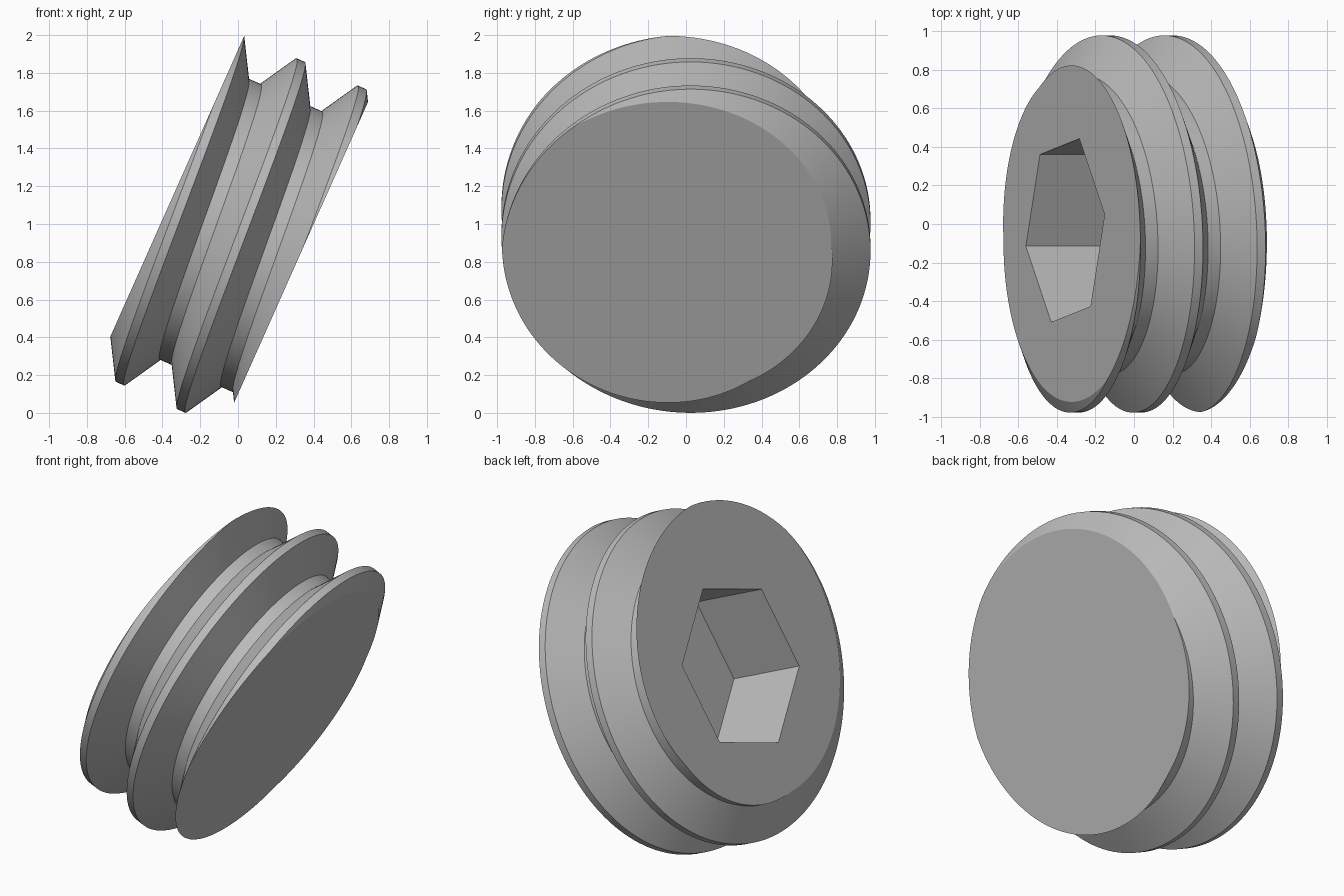
import bpy, bmesh
from math import sin, cos, pi, radians
from mathutils import Matrix, Vector

old = bpy.data.objects.get("Cube")
if old:
    bpy.data.objects.remove(old, do_unlink=True)

PITCH, CREST_R, ROOT_R = 0.355, 0.977, 0.775
CREST_W, FLANK_W = 0.048, 0.118          # axial widths of crest and flank
PHASE = 0.128                            # crest centre at angle zero
END_A, END_B = -0.375, 0.366             # flat ends along the axis
STEPS = 144                              # segments per turn
HEX_R, HEX_DEPTH = 0.508, 0.495

grey = bpy.data.materials.new("plain_grey")
grey.use_nodes = True
colour = (0.5, 0.5, 0.5, 1)
grey.diffuse_color = colour
grey.node_tree.nodes["Principled BSDF"].inputs["Base Color"].default_value = colour


def make_object(name, bm):
    bmesh.ops.recalc_face_normals(bm, faces=bm.faces)
    mesh = bpy.data.meshes.new(name)
    bm.to_mesh(mesh)
    bm.free()
    mesh.materials.append(grey)
    obj = bpy.data.objects.new(name, mesh)
    bpy.context.collection.objects.link(obj)
    # tilt the screw axis, with its socket end up and to the side
    obj.matrix_world = Matrix.Translation((-0.02, 0, 0.955)) @ Matrix.Rotation(radians(114), 4, "Y")
    return obj


# Threaded body: one pitch of trapezoid profile swept along a helix
half = CREST_W / 2
profile = [(CREST_R, -half), (CREST_R, half), (ROOT_R, half + FLANK_W),
           (ROOT_R, PITCH - half - FLANK_W), (CREST_R, PITCH - half)]
bm = bmesh.new()
previous = None
for k in range(-4 * STEPS, 4 * STEPS + 1):
    a = 2 * pi * k / STEPS
    rise = PHASE + PITCH * k / STEPS
    row = [bm.verts.new((r * cos(a), r * sin(a), s + rise)) for r, s in profile]
    if previous:
        for i in range(len(row) - 1):
            bm.faces.new((previous[i], row[i], row[i + 1], previous[i + 1]))
    previous = row
bmesh.ops.remove_doubles(bm, verts=bm.verts, dist=1e-4)

# Cut both ends flat and cap them
for s, side in ((END_A, -1), (END_B, 1)):
    cut = bmesh.ops.bisect_plane(bm, geom=bm.verts[:] + bm.edges[:] + bm.faces[:], dist=1e-6,
                                 plane_co=(0, 0, s), plane_no=(0, 0, side), clear_outer=True)
    rim = [e for e in cut["geom_cut"] if isinstance(e, bmesh.types.BMEdge) and e.is_boundary]
    bmesh.ops.edgeloop_fill(bm, edges=rim)
body = make_object("threaded_plug", bm)

# Hexagonal socket, slightly off the axis
bm = bmesh.new()
bmesh.ops.create_cone(bm, cap_ends=True, segments=6, radius1=HEX_R, radius2=HEX_R, depth=2 * HEX_DEPTH,
                      matrix=Matrix.Translation((-0.016, -0.033, END_A)))
turn = Vector((-0.016, -0.033, END_A))
first = max((v.co - turn).xy.angle_signed(Vector((1, 0))) % (pi / 3) for v in bm.verts[:1])
bmesh.ops.rotate(bm, verts=bm.verts, cent=turn,
                 matrix=Matrix.Rotation(radians(-9.3) + first, 3, "Z"))
cutter = make_object("socket_cutter", bm)
cutter.hide_render = True

socket = body.modifiers.new("hex_socket", "BOOLEAN")
socket.operation = "DIFFERENCE"
socket.solver = "EXACT"
socket.object = cutter
bpy.ops.object.select_all(action="DESELECT")
body.select_set(True)
bpy.context.view_layer.objects.active = body
bpy.ops.object.modifier_apply(modifier="hex_socket")
bpy.data.objects.remove(cutter, do_unlink=True)
bpy.ops.object.shade_smooth_by_angle(angle=radians(25))
